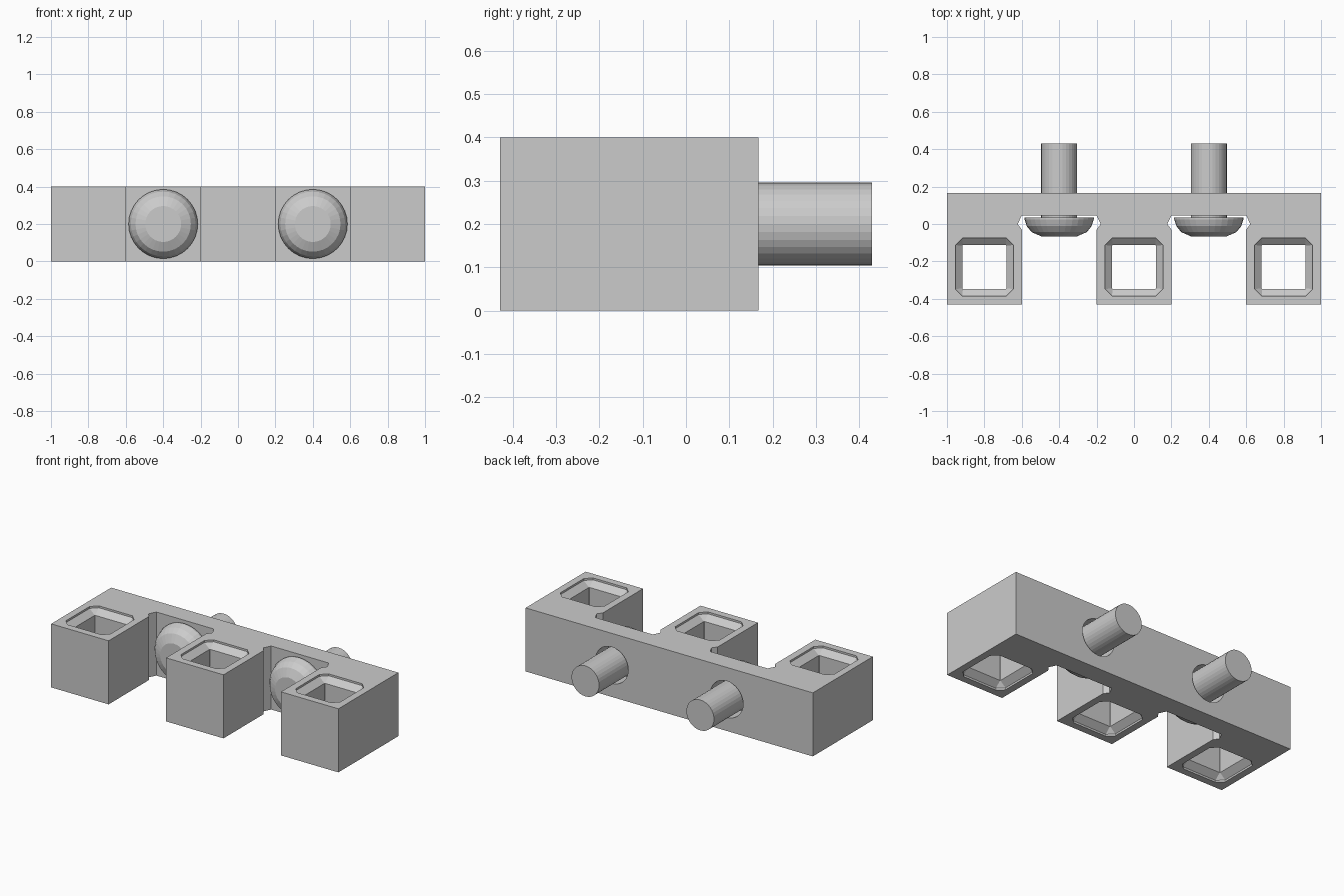
import bpy, bmesh, math
from mathutils import Matrix

if "Cube" in bpy.data.objects:
    bpy.data.objects.remove(bpy.data.objects["Cube"])

grey = bpy.data.materials.new("plain_grey")
grey.diffuse_color = (0.6, 0.6, 0.6, 1)
grey.use_nodes = True
grey.node_tree.nodes["Principled BSDF"].inputs["Base Color"].default_value = grey.diffuse_color


def make_object(name, bm):
    bmesh.ops.recalc_face_normals(bm, faces=bm.faces)
    me = bpy.data.meshes.new(name)
    bm.to_mesh(me)
    bm.free()
    ob = bpy.data.objects.new(name, me)
    bpy.context.collection.objects.link(ob)
    me.materials.append(grey)
    return ob


def loft(name, rings):
    """Closed solid through rings with equal point counts."""
    bm = bmesh.new()
    loops = [[bm.verts.new(p) for p in r] for r in rings]
    n = len(loops[0])
    for a, b in zip(loops, loops[1:]):
        for i in range(n):
            j = (i + 1) % n
            bm.faces.new((a[i], a[j], b[j], b[i]))
    bm.faces.new(loops[0])
    bm.faces.new(loops[-1])
    return make_object(name, bm)


def lathe_y(name, cx, profile, sides=32):
    """Turned solid about a y-parallel axis; profile is (y, radius)."""
    angles = [2 * math.pi * i / sides for i in range(sides)]
    return loft(name, [[(cx + r * math.cos(a), y, 0.2 + r * math.sin(a))
                        for a in angles] for y, r in profile])


def octagon(cx, cy, h, c, z):
    """Square of half-size h with corners clipped by c."""
    k = h - c
    pts = [(h, -k), (h, k), (k, h), (-k, h), (-h, k), (-h, -k), (-k, -h), (k, -h)]
    return [(cx + x, cy + y, z) for x, y in pts]


def cut(target, cutter):
    cutter.hide_render = True
    m = target.modifiers.new("cut", 'BOOLEAN')
    m.operation = 'DIFFERENCE'
    m.solver = 'EXACT'
    m.object = cutter
    bpy.context.view_layer.objects.active = target
    bpy.ops.object.modifier_apply(modifier=m.name)
    bpy.data.objects.remove(cutter)


F, B, S = -0.43, 0.167, 0.045   # front, back, slot floor

# Body outline with two front slots that have relief corners
outline = [(1, F), (1, B), (-1, B), (-1, F)]
for c in (-0.4, 0.4):
    outline += [(c - 0.2, F), (c - 0.2, -0.03), (c - 0.222, 0.0), (c - 0.2, S),
                (c + 0.2, S), (c + 0.222, 0.0), (c + 0.2, -0.03), (c + 0.2, F)]
body = loft("body", [[(x, y, z) for x, y in outline] for z in (0, 0.4)])

# Square pockets through each block, chamfered at both mouths
for x in (-0.8, 0, 0.8):
    rings = []
    for h, c, z in ((0.155, 0.038, -0.02), (0.155, 0.038, 0.012), (0.117, 0.002, 0.045),
                    (0.117, 0.002, 0.355), (0.155, 0.038, 0.388), (0.155, 0.038, 0.42)):
        rings.append(octagon(x, -0.23, h, c, z))
    cut(body, loft("pocket_cutter", rings))

# Clearance holes through the back wall, and the bolts in them
for side, x in (("left", -0.4), ("right", 0.4)):
    cut(body, lathe_y("hole_cutter", x, [(0.0, 0.115), (0.3, 0.115)]))
    lathe_y("bolt_" + side, x, [
        (-0.066, 0.096), (-0.043, 0.148), (-0.012, 0.173), (0.024, 0.185),
        (0.036, 0.185), (0.036, 0.096), (0.43, 0.096)])
